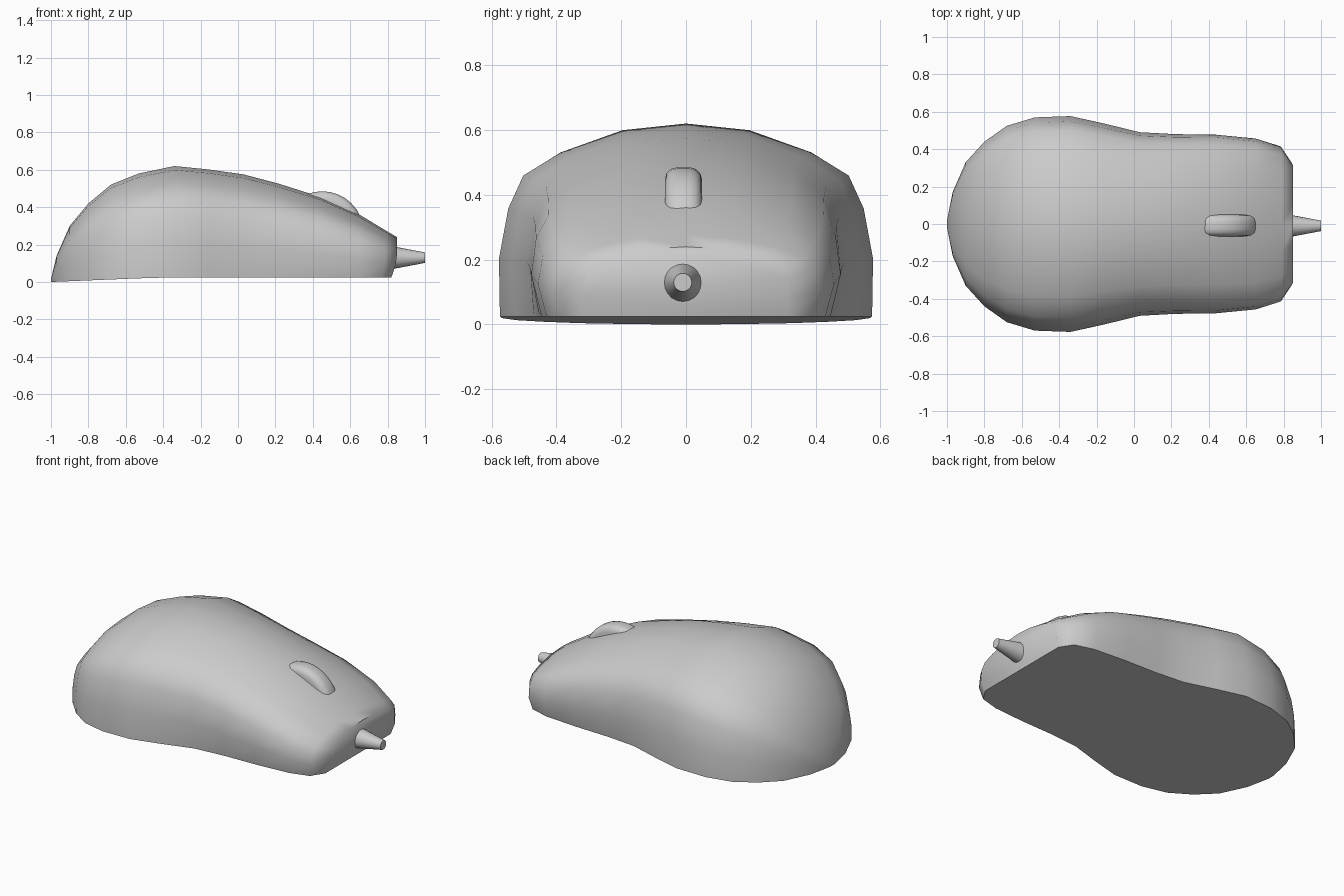
import bpy, bmesh, math
from mathutils import Matrix

if "Cube" in bpy.data.objects:
    bpy.data.objects.remove(bpy.data.objects["Cube"])

SMOOTH = math.radians(65)


def finish(name, bm):
    bmesh.ops.recalc_face_normals(bm, faces=bm.faces[:])
    me = bpy.data.meshes.new(name)
    bm.to_mesh(me)
    bm.free()
    ob = bpy.data.objects.new(name, me)
    bpy.context.collection.objects.link(ob)
    bpy.ops.object.select_all(action='DESELECT')
    bpy.context.view_layer.objects.active = ob
    ob.select_set(True)
    bpy.ops.object.shade_smooth_by_angle(angle=SMOOTH)
    return ob


# Shell: one half cross-section (fractions of half width and height), lofted along x
half = [(0, 1), (0.34, 0.965), (0.67, 0.85), (0.87, 0.73), (0.95, 0.56),
        (1, 0.3), (0.995, 0)]
section = half + [(-y, z) for y, z in reversed(half[1:])]

# stations: x, half width, top height, width factor at the base
stations = [(-1.0, 0.02, 0.015, 1), (-0.97, 0.17, 0.14, 1), (-0.9, 0.33, 0.30, 1),
            (-0.8, 0.44, 0.42, 1), (-0.68, 0.525, 0.52, 1), (-0.53, 0.57, 0.58, 1),
            (-0.34, 0.577, 0.62, 1), (-0.16, 0.54, 0.602, 0.98),
            (0.03, 0.497, 0.575, 0.95), (0.22, 0.489, 0.525, 0.93),
            (0.44, 0.487, 0.455, 0.92), (0.65, 0.465, 0.36, 0.93),
            (0.79, 0.42, 0.275, 0.95), (0.85, 0.33, 0.24, 0.97)]

bm = bmesh.new()
rings = []
for x, w, h, foot in stations:
    base = 0.025 * min(1, (x + 1) / 0.6)
    nose = 0.03 * max(0, (x - 0.65) / 0.2)
    ring = []
    for y, t in section:
        low = max(0, 1 - t / 0.4)
        ring.append(bm.verts.new((x - nose * low,
                                  y * w * (1 + (foot - 1) * low),
                                  base + (h - base) * t)))
    rings.append(ring)
n = len(section)
for a, b in zip(rings, rings[1:]):
    for i in range(n):
        j = (i + 1) % n
        bm.faces.new((a[i], a[j], b[j], b[i]))
bm.faces.new(rings[0])
bm.faces.new(rings[-1])
finish("shell", bm)

# Scroll wheel: rounded disc, mostly sunk into the shell
bm = bmesh.new()
bmesh.ops.create_cone(bm, cap_ends=True, segments=32, radius1=0.2225,
                      radius2=0.2225, depth=0.115)
rims = [e for e in bm.edges if abs(e.verts[0].co.z - e.verts[1].co.z) < 1e-5]
bmesh.ops.bevel(bm, geom=rims, offset=0.038, segments=3, profile=0.5,
                affect='EDGES')
bm.transform(Matrix.Translation((0.45, -0.008, 0.2625))
             @ Matrix.Rotation(math.pi / 2, 4, 'X'))
finish("scroll_wheel", bm)

# Cable sleeve: tapered stub at the nose
bm = bmesh.new()
bmesh.ops.create_cone(bm, cap_ends=True, segments=20, radius1=0.062,
                      radius2=0.028, depth=0.18)
bm.transform(Matrix.Translation((0.91, -0.01, 0.13))
             @ Matrix.Rotation(math.pi / 2, 4, 'Y'))
finish("cable_sleeve", bm)
